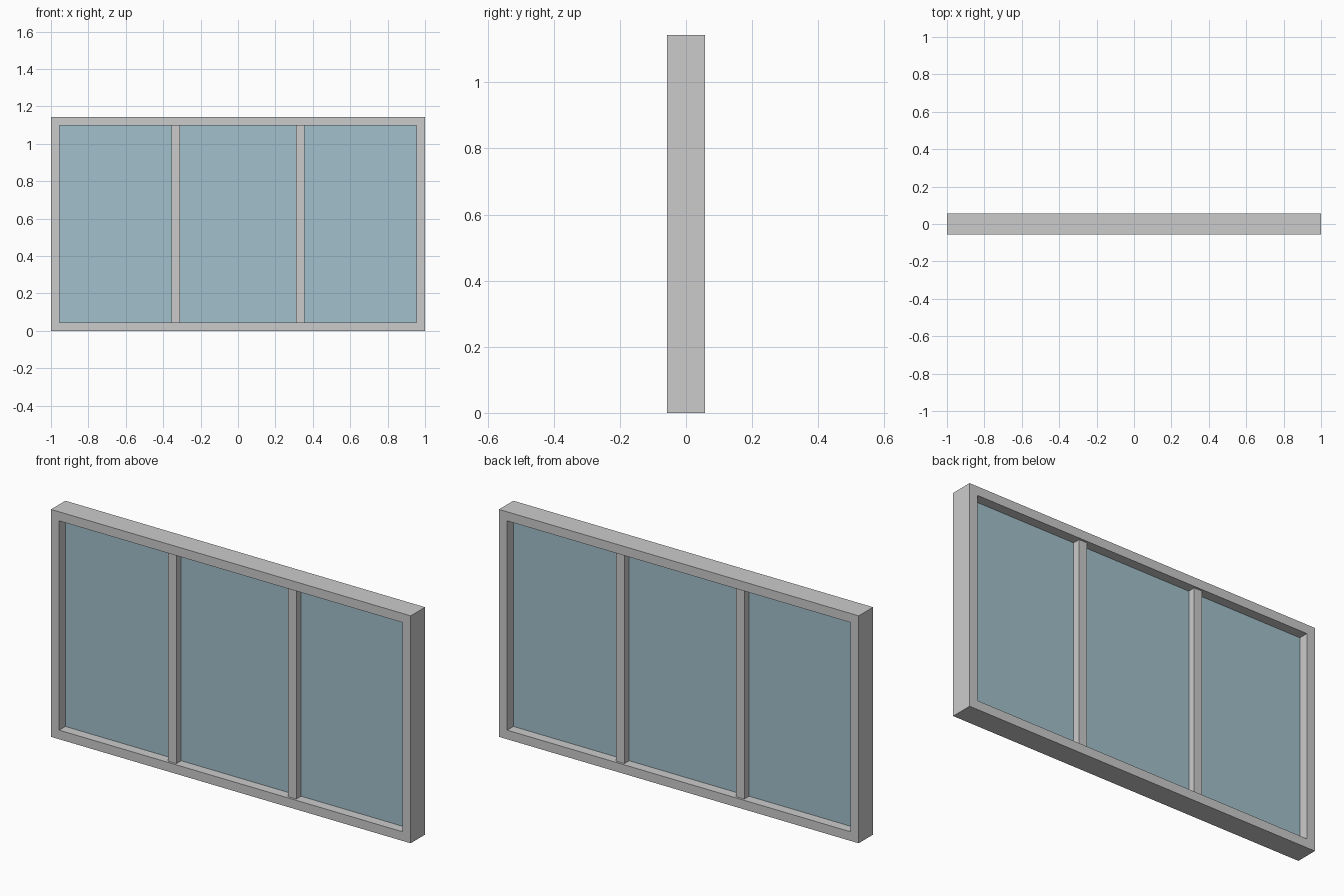
import bpy, bmesh

if "Cube" in bpy.data.objects:
    bpy.data.objects.remove(bpy.data.objects["Cube"])

W, H, D = 1.0, 1.143, 0.114      # half width, height, depth
B = 0.0457                       # border width
MULLION_D, GLASS_D = 0.0914, 0.016


def box(name, x0, x1, z0, z1, depth):
    bm = bmesh.new()
    bmesh.ops.create_cube(bm, size=1)
    for v in bm.verts:
        v.co = (x1 if v.co.x > 0 else x0, v.co.y * depth, z1 if v.co.z > 0 else z0)
    return finish(name, bm)


def finish(name, bm):
    bmesh.ops.recalc_face_normals(bm, faces=bm.faces)
    me = bpy.data.meshes.new(name)
    bm.to_mesh(me)
    bm.free()
    ob = bpy.data.objects.new(name, me)
    bpy.context.collection.objects.link(ob)
    return ob


# Outer frame: one rectangular ring
bm = bmesh.new()


def loop(inset, y):
    x, z0, z1 = W - inset, inset, H - inset
    return [bm.verts.new(p) for p in ((-x, y, z0), (x, y, z0), (x, y, z1), (-x, y, z1))]


rings = [loop(0, -D / 2), loop(0, D / 2), loop(B, D / 2), loop(B, -D / 2)]
for r in range(4):
    a, b = rings[r], rings[(r + 1) % 4]
    for i in range(4):
        j = (i + 1) % 4
        bm.faces.new((a[i], a[j], b[j], b[i]))
finish("window_frame", bm)

# Mullions, set slightly back from the frame face
centres = (-W / 3, W / 3)
for side, c in zip(("left", "right"), centres):
    box("mullion_" + side, c - B / 2, c + B / 2, B, H - B, MULLION_D)

# Glass panes between the uprights
glass = bpy.data.materials.new("glass")
glass.diffuse_color = (0.36, 0.53, 0.60, 1)
glass.use_nodes = True
glass.node_tree.nodes["Principled BSDF"].inputs["Base Color"].default_value = glass.diffuse_color
edges = [-W + B, centres[0] - B / 2, centres[0] + B / 2,
         centres[1] - B / 2, centres[1] + B / 2, W - B]
for i, side in enumerate(("left", "middle", "right")):
    pane = box("glass_pane_" + side, edges[2 * i], edges[2 * i + 1], B, H - B, GLASS_D)
    pane.data.materials.append(glass)
